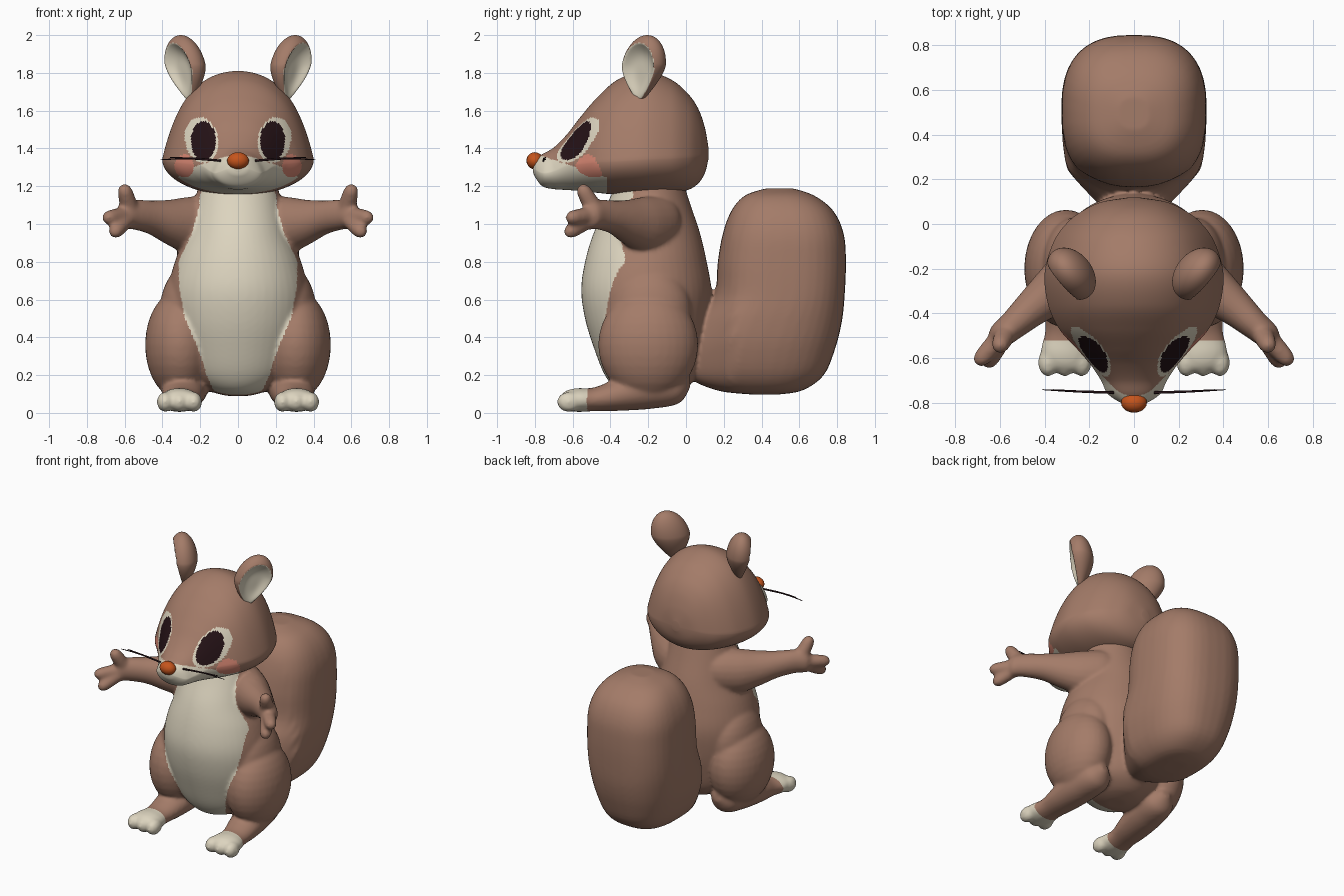
import bpy, bmesh, math
from mathutils import Vector

if "Cube" in bpy.data.objects:
    bpy.data.objects.remove(bpy.data.objects["Cube"])


def material(name, rgb):
    m = bpy.data.materials.new(name)
    m.diffuse_color = (*rgb, 1)
    m.use_nodes = True
    m.node_tree.nodes["Principled BSDF"].inputs["Base Color"].default_value = m.diffuse_color
    return m


FUR, CREAM, DARK, PINK, ORANGE = range(5)
MATS = [material("brown fur", (.37, .20, .14)), material("cream", (.72, .66, .52)),
        material("dark eye", (.018, .006, .008)), material("pink cheek", (.68, .24, .17)),
        material("orange nose", (.56, .09, .012))]


def finish(name, bm, rule):
    """Turn a bmesh into a smooth object; rule gives a colour index for a face centre."""
    bmesh.ops.recalc_face_normals(bm, faces=bm.faces)
    for f in bm.faces:
        f.smooth = True
        f.material_index = rule(f.calc_center_median()) if callable(rule) else rule
    me = bpy.data.meshes.new(name)
    bm.to_mesh(me)
    bm.free()
    for m in MATS:
        me.materials.append(m)
    ob = bpy.data.objects.new(name, me)
    bpy.context.collection.objects.link(ob)
    return ob


def spline(rows, steps):
    """Catmull-Rom interpolation of tuples."""
    out = []
    for i in range(len(rows) - 1):
        a, b, c, d = (rows[max(i - 1, 0)], rows[i], rows[i + 1], rows[min(i + 2, len(rows) - 1)])
        for k in range(steps):
            t = k / steps
            out.append([.5 * (2 * q + (r - p) * t + (2 * p - 5 * q + 4 * r - s) * t * t
                              + (3 * q - p - 3 * r + s) * t ** 3) for p, q, r, s in zip(a, b, c, d)])
    return out + [list(rows[-1])]


def loft(name, rows, point, rule=FUR, steps=4, n=32):
    """Skin closed rings; point(row, fraction) gives a position on the ring."""
    bm = bmesh.new()
    rings = [[bm.verts.new(point(r, k / n)) for k in range(n)] for r in spline(rows, steps)]
    for a, b in zip(rings, rings[1:]):
        for k in range(n):
            j = (k + 1) % n
            bm.faces.new((a[k], a[j], b[j], b[k]))
    bm.faces.new(rings[0])
    bm.faces.new(rings[-1])
    return finish(name, bm, rule)


def tube(name, rows, rule=FUR, steps=4, n=20):
    """Limb through rows of x, y, z, sideways radius, upright radius."""
    d = (Vector(rows[-1][:3]) - Vector(rows[0][:3])).normalized()
    side = d.cross(Vector((0, 0, 1))).normalized()
    up = side.cross(d)

    def point(r, t):
        a = math.tau * t
        return Vector(r[:3]) + side * r[3] * math.cos(a) + up * r[4] * math.sin(a)
    return loft(name, rows, point, rule, steps, n)


def finger(name, p, q, r, tip):
    """Rounded taper from p to q."""
    p, q = Vector(p), Vector(q)
    rad = [(0, r), (.5, (r + tip) / 2), (.82, tip), (.96, tip * .6), (1, tip * .1)]
    return tube(name, [(*p.lerp(q, t), w, w) for t, w in rad], FUR, 3, 14)


def ball(name, centre, radii, rule=FUR, seg=32):
    bm = bmesh.new()
    bmesh.ops.create_uvsphere(bm, u_segments=seg, v_segments=seg // 2, radius=1)
    for v in bm.verts:
        v.co = Vector([c + r * x for c, r, x in zip(centre, radii, v.co)])
    return finish(name, bm, rule)


def fuse(name, parts, voxel, rule):
    """Melt overlapping parts into one skin with soft joins."""
    bm = bmesh.new()
    for p in parts:
        bm.from_mesh(p.data)
        bpy.data.objects.remove(p)
    ob = finish(name, bm, FUR)
    m = ob.modifiers.new("melt", 'REMESH')
    m.mode, m.voxel_size = 'VOXEL', voxel
    m = ob.modifiers.new("soften", 'SMOOTH')
    m.factor, m.iterations = .5, 10
    me = bpy.data.meshes.new_from_object(ob.evaluated_get(bpy.context.evaluated_depsgraph_get()))
    bpy.data.objects.remove(ob)
    bm = bmesh.new()
    bm.from_mesh(me)
    return finish(name, bm, rule)


# Body: rows of z, front y, back y, half width, belly half width
body = [(.09, -.25, -.12, .06, .10), (.12, -.36, -.02, .16, .13), (.20, -.43, .06, .27, .165),
        (.35, -.49, .10, .33, .215), (.50, -.535, .125, .365, .28), (.65, -.555, .135, .37, .31),
        (.80, -.535, .11, .335, .315), (.95, -.49, .075, .275, .245), (1.10, -.42, .025, .235, .205),
        (1.24, -.36, -.02, .20, .20)]
parts = [loft("body", body, lambda r, t: (r[3] * math.sin(math.tau * t), (r[1] + r[2]) / 2
              + (r[2] - r[1]) / 2 * math.cos(math.tau * t), r[0]), FUR, 5, 48)]


def body_colour(c):
    x = abs(c.x)
    if c.y < -.525 and c.z < .17 and x > .13:
        return CREAM
    for a, b in zip(body, body[1:]):
        if a[0] < c.z <= b[0] and c.y < -.28:
            if x < a[4] + (b[4] - a[4]) * (c.z - a[0]) / (b[0] - a[0]):
                return CREAM
    return FUR


# Tail: rows of z, front y, back y, half width
tail = [(.098, .34, .50, .06), (.12, .16, .62, .17), (.20, .0, .73, .25), (.34, -.02, .79, .30),
        (.48, .05, .825, .32), (.62, .15, .84, .325), (.80, .168, .847, .325), (.95, .195, .835, .315),
        (1.07, .24, .78, .27), (1.15, .31, .68, .19), (1.188, .42, .57, .07)]


def tail_point(r, t):
    z, yf, yb, w = r
    rnd = lambda v: math.copysign(abs(v) ** .77, v)
    y = (yf + yb) / 2 + (yb - yf) / 2 * rnd(math.sin(math.tau * t))
    pinch = 1 - .4 * min(max((.24 - y) / .18, 0), 1)  # narrower root
    return w * pinch * rnd(math.cos(math.tau * t)), y, z


parts.append(loft("tail", tail, tail_point, FUR, 4, 40))

# Head: rows of y, top, bottom, half width, height of the widest point
head = [(.118, 1.41, 1.34, .03, 1.375), (.10, 1.51, 1.27, .14, 1.37), (.065, 1.61, 1.215, .22, 1.36),
        (.01, 1.69, 1.18, .295, 1.355), (-.08, 1.765, 1.16, .36, 1.35), (-.22, 1.81, 1.15, .40, 1.345),
        (-.36, 1.765, 1.155, .385, 1.335), (-.47, 1.67, 1.165, .335, 1.33), (-.56, 1.565, 1.175, .255, 1.32),
        (-.63, 1.475, 1.18, .195, 1.31), (-.70, 1.405, 1.185, .148, 1.28), (-.76, 1.37, 1.20, .118, 1.27),
        (-.80, 1.34, 1.25, .06, 1.29), (-.81, 1.31, 1.28, .02, 1.295)]


def head_point(r, t):
    y, top, bot, w, mid = r
    s = math.sin(math.tau * t)
    w *= 1 - .26 * s * (1 - s) if s > 0 else 1  # tapering temples
    return w * math.cos(math.tau * t), y, mid + s * (top - mid if s > 0 else mid - bot)


def inside(x, z, cx, cz, rx, rz, lean=0):
    return ((x - cx - lean * (z - cz)) / rx) ** 2 + ((z - cz) / rz) ** 2 < 1


def face_colour(c):
    x, y, z = abs(c.x), c.y, c.z
    if y < -.42:
        if inside(x, z, .183, 1.44, .066, .102):
            return DARK
        if inside(x, z, .285, 1.307, .052, .06):
            return PINK
        if inside(x, z, .193, 1.445, .088, .12, .1):
            return CREAM
        if z < 1.25 + .33 * (-.43 - y):
            return CREAM
    return FUR


loft("head", head, head_point, face_colour, 12, 160)
ball("nose", (0, -.80, 1.335), (.058, .045, .045), ORANGE, 20)


def ear(name, s):
    """Egg-shaped ear, cupped on the side facing forward and outward."""
    bm = bmesh.new()
    bmesh.ops.create_uvsphere(bm, u_segments=64, v_segments=64, radius=1)
    dent = lambda p: (p.x / .86) ** 2 + ((p.z + .1) / .86) ** 2 if p.y < 0 else 9
    marks = [dent(f.calc_center_median()) < 1 for f in bm.faces]
    for v in bm.verts:
        p = v.co.copy()
        d = dent(p)
        if d < 1:
            p.y *= .1 + .9 * d * d
        k = 1 if p.z > .1 else 1 - .5 * (.1 - p.z) ** 1.3
        a, b = .13 * k * p.x, .095 * k * p.y
        x = .278 + .025 * p.z + .62 * a - .78 * b
        y = -.225 + .02 * p.z + .78 * a + .62 * b
        v.co = (s * x, y, 1.825 + .175 * p.z)
    ob = finish(name, bm, FUR)
    for f, m in zip(ob.data.polygons, marks):
        f.material_index = CREAM if m else FUR


# Paired parts
for s, side in ((1, "left"), (-1, "right")):
    ear(f"ear_{side}", s)

    # Arm with thumb and fingers
    arm = [(.08, -.08, 1.0, .08, .10), (.15, -.13, 1.0, .12, .145), (.26, -.22, .995, .128, .15),
           (.36, -.30, 1.01, .108, .12), (.46, -.38, 1.035, .083, .09), (.55, -.46, 1.05, .065, .08),
           (.61, -.51, 1.045, .055, .072), (.64, -.54, 1.04, .015, .02)]
    parts.append(tube(f"arm_{side}", [(s * r[0], *r[1:]) for r in arm]))
    for part, tip, r in (("thumb", (.608, -.56, 1.207), .052), ("upper_finger", (.708, -.63, 1.03), .05),
                         ("lower_finger", (.665, -.64, .943), .047)):
        parts.append(finger(f"{part}_{side}", (s * .565, -.47, 1.05), (s * tip[0], *tip[1:]), r, .039))

    # Thigh, hip, foot and toes
    parts.append(ball(f"thigh_{side}", (s * .305, -.20, .36), (.187, .265, .29)))
    parts.append(ball(f"hip_{side}", (s * .265, -.19, .53), (.15, .22, .25)))
    foot = [(.26, .02, .17, .03, .03), (.265, -.05, .14, .10, .09), (.28, -.20, .13, .12, .11),
            (.295, -.36, .095, .11, .085), (.305, -.48, .072, .093, .063), (.31, -.57, .068, .108, .064),
            (.31, -.63, .062, .10, .054), (.31, -.66, .055, .06, .03)]
    parts.append(tube(f"foot_{side}", [(s * r[0], *r[1:]) for r in foot], FUR, 6, 28))
    for i, x in enumerate((.235, .31, .385)):
        parts.append(ball(f"toe_{i + 1}_{side}", (s * x, -.62, .058), (.046, .065, .054), FUR, 16))

    # Whiskers
    for i, (tx, tz) in enumerate(((.41, 1.34), (.36, 1.352))):
        tube(f"whisker_{i + 1}_{side}",
             [(s * .09, -.755, 1.335, .006, .006), (s * .25, -.75, 1.347, .005, .005),
              (s * tx, -.742, tz, .002, .002)], DARK, 3, 8)

# Torso, limbs and tail share one skin
fuse("body", parts, .011, body_colour)
